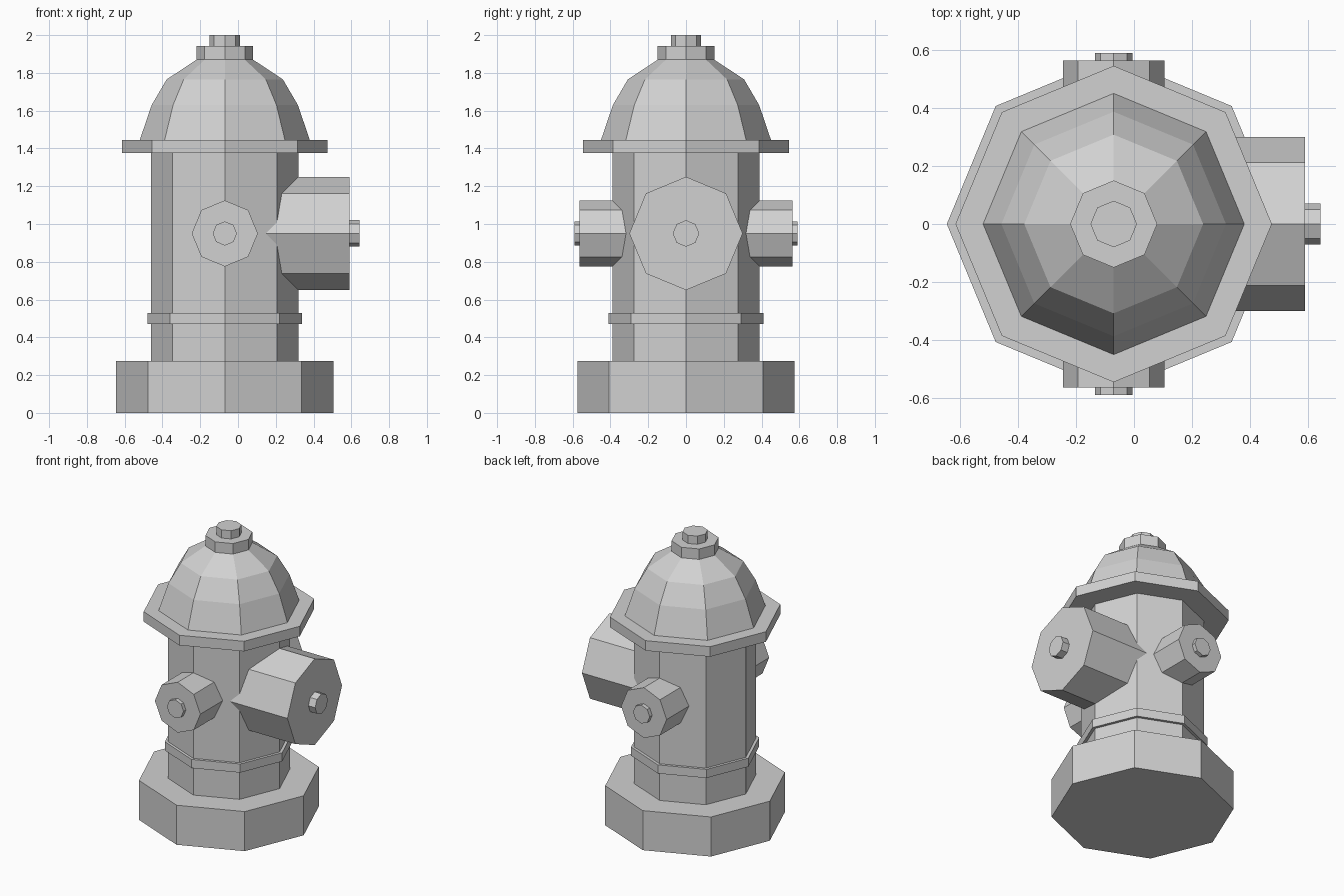
import bpy
import bmesh
from math import cos, sin, tau
from mathutils import Matrix, Vector

cube = bpy.data.objects.get("Cube")
if cube:
    bpy.data.objects.remove(cube, do_unlink=True)

SIDES = 8
AXIS_X = -0.07      # the barrel stands off centre because of the large outlet
OUTLET_Z = 0.95

grey = bpy.data.materials.new("plain grey")
grey.use_nodes = True
colour = (0.64, 0.64, 0.64, 1)
grey.diffuse_color = colour
grey.node_tree.nodes["Principled BSDF"].inputs["Base Color"].default_value = colour


def turned(name, profile, height=0, direction=(0, 0, 1)):
    """Closed eight-sided solid from (radius, distance) pairs along a direction."""
    bm = bmesh.new()
    rings = [[bm.verts.new((r * cos(tau * i / SIDES), r * sin(tau * i / SIDES), d))
              for i in range(SIDES)] for r, d in profile]
    for low, high in zip(rings, rings[1:]):
        for i in range(SIDES):
            j = (i + 1) % SIDES
            bm.faces.new((low[i], low[j], high[j], high[i]))
    bm.faces.new(rings[0][::-1])
    bm.faces.new(rings[-1])
    turn = Vector((0, 0, 1)).rotation_difference(Vector(direction)).to_matrix().to_4x4()
    bm.transform(Matrix.Translation((AXIS_X, 0, height)) @ turn)
    mesh = bpy.data.meshes.new(name)
    bm.to_mesh(mesh)
    bm.free()
    mesh.materials.append(grey)
    obj = bpy.data.objects.new(name, mesh)
    bpy.context.collection.objects.link(obj)
    return obj


def outlet(name, direction, radius, reach, nut_radius, nut_reach):
    """Capped hose outlet with a small nut on its end."""
    turned(name, [(radius, 0.2), (radius, reach)], OUTLET_Z, direction)
    turned(name + "_nut", [(nut_radius, reach), (nut_radius, nut_reach)], OUTLET_Z, direction)


# Standing parts, bottom to top
turned("base", [(0.575, 0), (0.575, 0.275)])
turned("barrel", [(0.39, 0.275), (0.39, 1.375)])
turned("lower_band", [(0.41, 0.47), (0.41, 0.53)])
turned("flange", [(0.545, 1.375), (0.545, 1.445)])
turned("dome", [(0.45, 1.445), (0.387, 1.63), (0.308, 1.765), (0.15, 1.87)])
turned("dome_cap", [(0.15, 1.87), (0.15, 1.943)])
turned("top_nut", [(0.08, 1.943), (0.08, 2.0)])

# Outlets: one large on the left, two small at front and back
outlet("large_outlet", (1, 0, 0), 0.30, 0.66, 0.07, 0.712)
outlet("front_outlet", (0, -1, 0), 0.175, 0.563, 0.064, 0.59)
outlet("back_outlet", (0, 1, 0), 0.175, 0.563, 0.064, 0.59)
